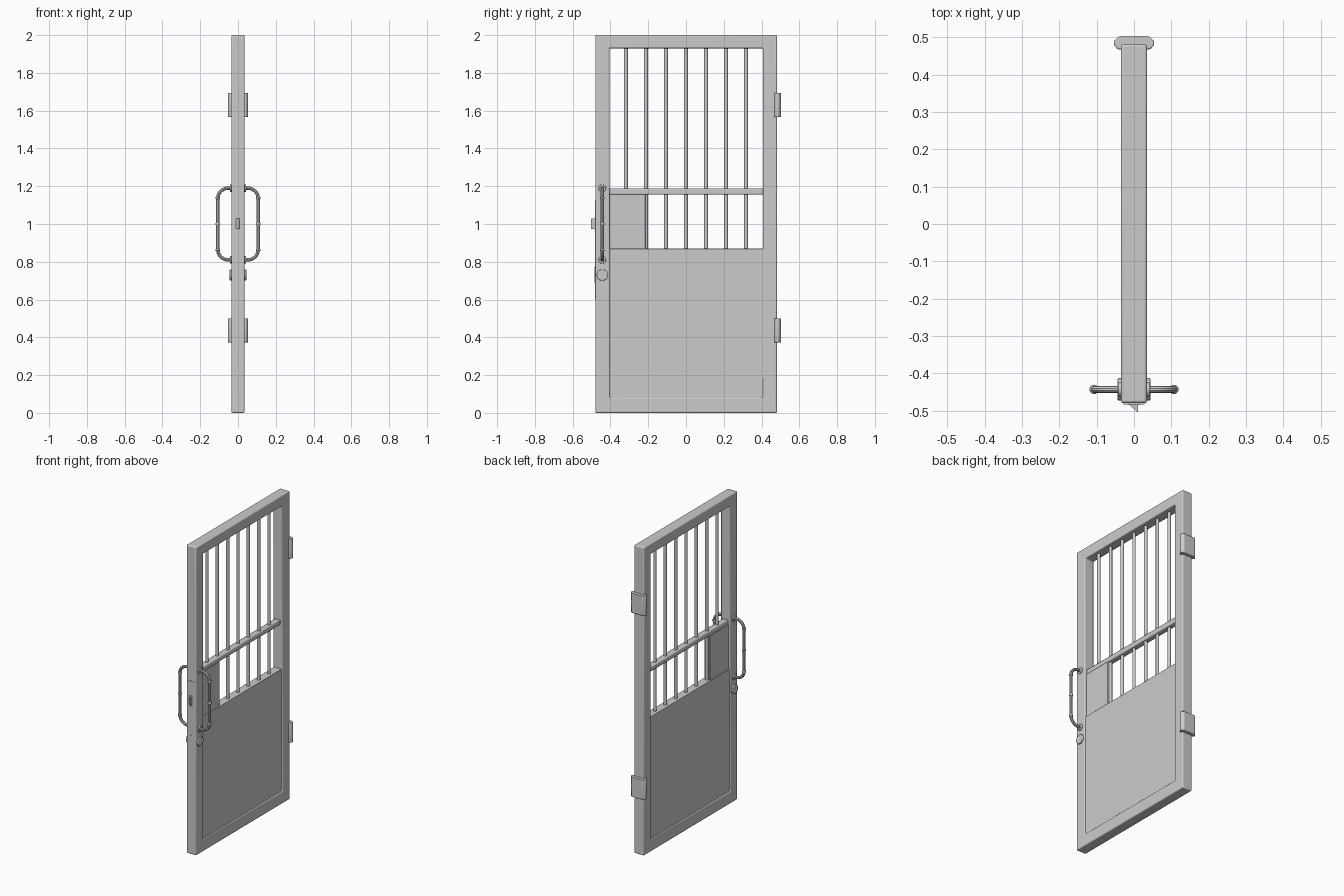
import bpy, bmesh, math
from mathutils import Vector

if "Cube" in bpy.data.objects:
    bpy.data.objects.remove(bpy.data.objects["Cube"])


def finish(name, bm, bevel=0.0, segs=2):
    bmesh.ops.recalc_face_normals(bm, faces=bm.faces)
    me = bpy.data.meshes.new(name)
    bm.to_mesh(me)
    bm.free()
    ob = bpy.data.objects.new(name, me)
    bpy.context.collection.objects.link(ob)
    if bevel:
        m = ob.modifiers.new("bevel", 'BEVEL')
        m.width, m.segments, m.limit_method = bevel, segs, 'ANGLE'
    smooth(ob)
    return ob


def smooth(ob):
    bpy.ops.object.select_all(action='DESELECT')
    ob.select_set(True)
    bpy.context.view_layer.objects.active = ob
    bpy.ops.object.shade_smooth_by_angle(angle=math.radians(35))


def box(name, x0, x1, y0, y1, z0, z1, bevel=0.0, segs=2):
    bm = bmesh.new()
    bmesh.ops.create_cube(bm, size=1)
    for v in bm.verts:
        v.co = ((x0 + x1) / 2 + v.co.x * (x1 - x0),
                (y0 + y1) / 2 + v.co.y * (y1 - y0),
                (z0 + z1) / 2 + v.co.z * (z1 - z0))
    return finish(name, bm, bevel, segs)


def rod(name, a, b, r, sides=16, bevel=0.0):
    a, b = Vector(a), Vector(b)
    bm = bmesh.new()
    bmesh.ops.create_cone(bm, cap_ends=True, segments=sides, radius1=r, radius2=r, depth=(b - a).length)
    rot = (b - a).to_track_quat('Z', 'Y')
    for v in bm.verts:
        v.co = rot @ v.co + (a + b) / 2
    return finish(name, bm, bevel)


def prism(name, pts, z0, z1, bevel=0.0):
    bm = bmesh.new()
    f = bm.faces.new([bm.verts.new((x, y, z0)) for x, y in pts])
    ext = bmesh.ops.extrude_face_region(bm, geom=[f])
    for v in ext['geom']:
        if isinstance(v, bmesh.types.BMVert):
            v.co.z = z1
    return finish(name, bm, bevel)


# outer door frame: one ring with a rectangular opening
def rect(bm, x, y0, y1, z0, z1):
    return [bm.verts.new((x, y, z)) for y, z in ((y0, z0), (y1, z0), (y1, z1), (y0, z1))]


bm = bmesh.new()
T = 0.035
of, ob_ = rect(bm, -T, -0.48, 0.482, 0, 2), rect(bm, T, -0.48, 0.482, 0, 2)
nf, nb = rect(bm, -T, -0.405, 0.407, 0.08, 1.93), rect(bm, T, -0.405, 0.407, 0.08, 1.93)
for i in range(4):
    j = (i + 1) % 4
    for p, q in ((of, nf), (ob_, nb), (of, ob_), (nf, nb)):
        bm.faces.new((p[i], p[j], q[j], q[i]))
finish("door_frame", bm, 0.007, 3)

# infill panels, middle rail and bars
box("lower_panel", -0.027, 0.027, -0.407, 0.409, 0.078, 0.87, 0.002)
box("lock_panel", -0.02, 0.02, -0.407, -0.215, 0.868, 1.157, 0.002)
box("middle_rail", -0.02, 0.02, -0.407, 0.409, 1.155, 1.188, 0.006)
for i in range(7):
    y = (i - 3) * 0.106
    rod("bar_%d" % (i + 1), (0, y, 1.16 if i == 0 else 0.865), (0, y, 1.935), 0.01)

# hinges
for name, z in (("upper_hinge", 1.63), ("lower_hinge", 0.437)):
    pts = [(-0.04, 0.503), (0.04, 0.503), (0.054, 0.49), (0.054, 0.48), (0.044, 0.468),
           (-0.044, 0.468), (-0.054, 0.48), (-0.054, 0.49)]
    prism(name, pts, z - 0.064, z + 0.064, 0.003)

# lock face plate, latch and dead bolt
box("lock_plate", -0.028, 0.028, -0.483, -0.475, 0.6, 1.125)
box("latch_surround", -0.015, 0.015, -0.485, -0.475, 0.97, 1.032)
prism("latch", [(-0.013, -0.48), (-0.013, -0.484), (0.008, -0.503), (0.011, -0.503), (0.011, -0.48)],
      0.973, 1.029)
box("dead_bolt", -0.009, 0.009, -0.485, -0.475, 0.69, 0.775)

# pull handles on both faces
HY, HX, ZT, ZB, R = -0.443, 0.107, 1.19, 0.81, 0.055
for s, side in ((-1, "left"), (1, "right")):
    path = [(0.03, ZT)]
    for k in range(9):
        a = math.pi / 2 * (1 - k / 8)
        path.append((HX - R + R * math.cos(a), ZT - R + R * math.sin(a)))
    for k in range(9):
        a = -math.pi / 2 * k / 8
        path.append((HX - R + R * math.cos(a), ZB + R + R * math.sin(a)))
    path.append((0.03, ZB))
    cu = bpy.data.curves.new("handle_" + side, 'CURVE')
    cu.dimensions = '3D'
    cu.bevel_depth, cu.bevel_resolution, cu.use_fill_caps = 0.0095, 3, True
    sp = cu.splines.new('POLY')
    sp.points.add(len(path) - 1)
    for p, (x, z) in zip(sp.points, path):
        p.co = (s * x, HY, z, 1)
    h = bpy.data.objects.new("handle_" + side, cu)
    bpy.context.collection.objects.link(h)
    bpy.ops.object.select_all(action='DESELECT')
    h.select_set(True)
    bpy.context.view_layer.objects.active = h
    bpy.ops.object.convert(target='MESH')
    smooth(bpy.context.view_layer.objects.active)
    # collars and mounting roses
    for z in (1.137, 1.0, 0.863):
        rod("handle_collar_" + side, (s * HX, HY, z - 0.006), (s * HX, HY, z + 0.006), 0.0125, 16, 0.003)
    for z in (ZT, ZB):
        rod("handle_rose_" + side, (s * 0.03, HY, z), (s * 0.043, HY, z), 0.02, 24, 0.003)
    # key cylinder
    rod("key_cylinder_" + side, (s * 0.03, HY, 0.73), (s * 0.044, HY, 0.73), 0.03, 32, 0.003)
